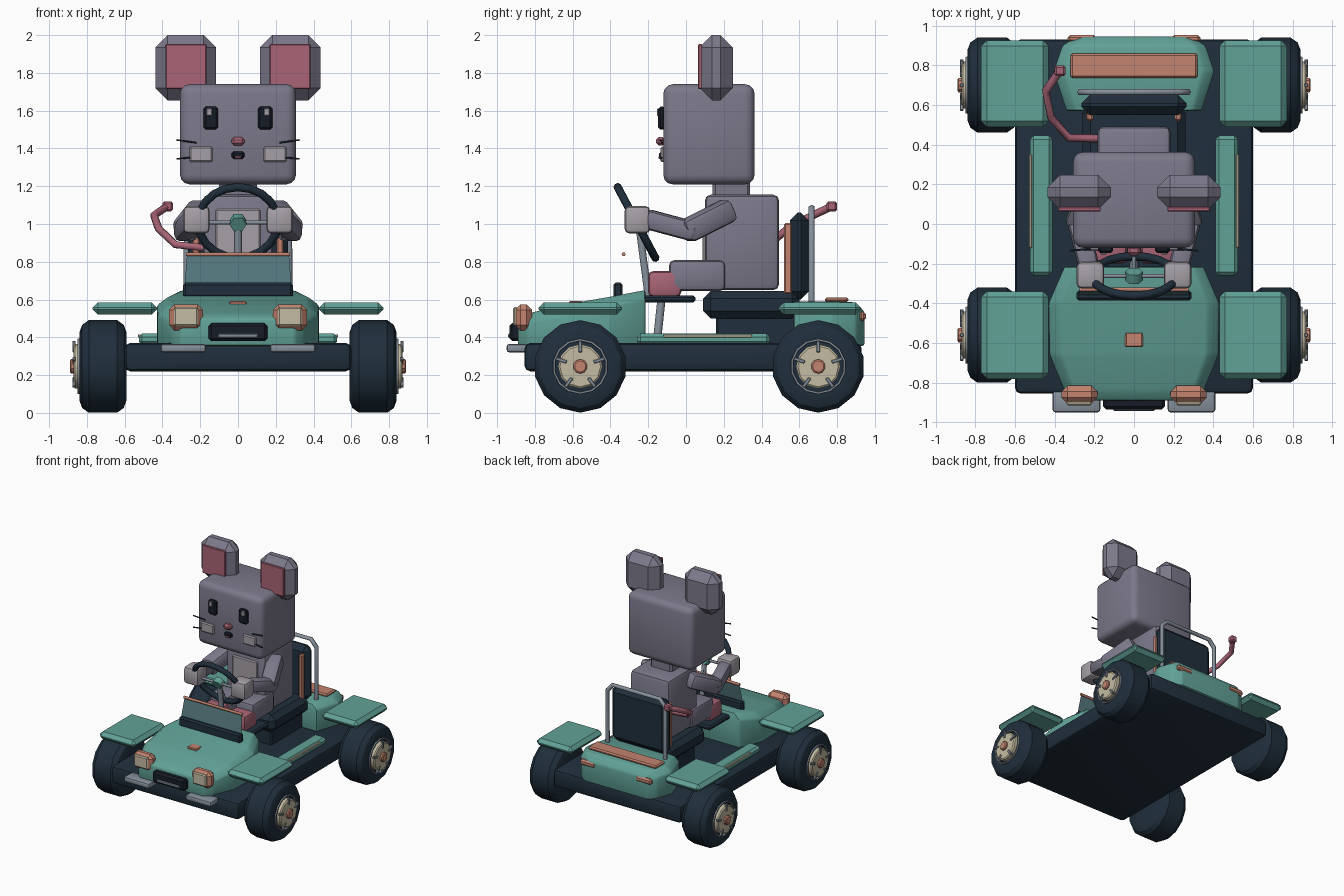
import bpy, bmesh, math
from mathutils import Vector, Matrix

if "Cube" in bpy.data.objects:
    bpy.data.objects.remove(bpy.data.objects["Cube"])

COL = dict(teal=(.12, .36, .31), dark=(.014, .028, .045), fur=(.20, .19, .255), salmon=(.55, .23, .16),
           cream=(.55, .5, .36), pink=(.40, .13, .18), pale=(.38, .35, .38), metal=(.24, .28, .33),
           glass=(.09, .19, .21), black=(.008, .012, .02))
MATS = {}
for key, c in COL.items():
    MATS[key] = bpy.data.materials.new(key)
    MATS[key].diffuse_color = (*c, 1)


def finish(name, data, mat, mirror=False, smooth=True):
    ob = bpy.data.objects.new(name, data)
    bpy.context.collection.objects.link(ob)
    data.materials.append(MATS[mat])
    if smooth and ob.type == 'MESH':
        bpy.ops.object.select_all(action='DESELECT')
        ob.select_set(True)
        bpy.context.view_layer.objects.active = ob
        bpy.ops.object.shade_smooth_by_angle(angle=math.radians(32))
    if mirror:
        ob.modifiers.new('mirror', 'MIRROR')
    return ob


def bm_out(name, bm, mat, mirror=False, smooth=True):
    bmesh.ops.recalc_face_normals(bm, faces=bm.faces)
    me = bpy.data.meshes.new(name)
    bm.to_mesh(me)
    bm.free()
    return finish(name, me, mat, mirror, smooth)


def bevel(bm, off, seg):
    if off:
        bmesh.ops.bevel(bm, geom=bm.edges[:], offset=off, segments=seg, profile=.5,
                        affect='EDGES', clamp_overlap=True)


def box(name, x, y, z, mat, bev=.01, seg=1, mirror=False):
    """Bevelled box from (min, max) ranges."""
    bm = bmesh.new()
    size = [r[1] - r[0] for r in (x, y, z)]
    mid = [(r[1] + r[0]) / 2 for r in (x, y, z)]
    bmesh.ops.create_cube(bm, size=1, matrix=Matrix.Translation(mid) @ Matrix.Diagonal((*size, 1)))
    bevel(bm, bev, seg)
    return bm_out(name, bm, mat, mirror)


def limb(name, a, b, w, mat, bev=.03, seg=2, mirror=True):
    """Bevelled square bar running from a to b."""
    a, b = Vector(a), Vector(b)
    bm = bmesh.new()
    bmesh.ops.create_cube(bm, size=1, matrix=Matrix.Diagonal((w, w, (b - a).length, 1)))
    bevel(bm, bev, seg)
    rot = (b - a).to_track_quat('Z', 'Y').to_matrix().to_4x4()
    bm.transform(Matrix.Translation((a + b) / 2) @ rot)
    return bm_out(name, bm, mat, mirror)


def tube(name, pts, r, mat, mirror=False, res=1, closed=False):
    cu = bpy.data.curves.new(name, 'CURVE')
    cu.dimensions, cu.bevel_depth, cu.bevel_resolution, cu.use_fill_caps = '3D', r, res, True
    sp = cu.splines.new('POLY')
    sp.points.add(len(pts) - 1)
    for p, co in zip(sp.points, pts):
        p.co = (*co, 1)
    sp.use_cyclic_u = closed
    return finish(name, cu, mat, mirror)


def lathe_x(name, profile, cy, cz, mat, n=14):
    """Spin an (x, radius) profile about an axle parallel to x, mirrored."""
    bm = bmesh.new()
    vs = [bm.verts.new((x, cy, cz + r)) for x, r in profile]
    es = [bm.edges.new(p) for p in zip(vs, vs[1:])]
    bmesh.ops.spin(bm, geom=vs + es, cent=(0, cy, cz), axis=(1, 0, 0), angle=math.tau, steps=n)
    bmesh.ops.remove_doubles(bm, verts=bm.verts, dist=1e-4)
    return bm_out(name, bm, mat, True)


def loft(name, sections, z0, mat, bev):
    """Body shell from (y, half width, shoulder z, top z) sections."""
    bm = bmesh.new()
    rings = []
    for y, w, zs, zt in sections:
        half = [(w, z0), (w, zs), (w * .86, zt)]
        pts = half + [(-x, z) for x, z in reversed(half)]
        rings.append([bm.verts.new((x, y, z)) for x, z in pts])
    for r, s in zip(rings, rings[1:]):
        for i in range(6):
            j = (i + 1) % 6
            bm.faces.new((r[i], r[j], s[j], s[i]))
    bm.faces.new(rings[0])
    bm.faces.new(rings[-1])
    bevel(bm, bev, 2)
    return bm_out(name, bm, mat)


# chassis and body shells
box('chassis', (-.6, .6), (-.855, .93), (.22, .37), 'dark', .03, 2)
loft('hood', [(-.215, .35, .60, .65), (-.40, .43, .57, .615), (-.66, .425, .52, .57),
              (-.84, .35, .48, .525), (-.89, .30, .45, .50)], .355, 'teal', .012)
loft('rear_deck', [(.57, .34, .55, .59), (.77, .405, .55, .59), (.90, .36, .54, .585),
                   (.945, .29, .50, .535)], .355, 'teal', .012)
for tag, y in (('front', (-.78, -.34)), ('rear', (.49, .925))):
    box(tag + '_fenders', (.43, .77), y, (.52, .585), 'teal', .028, 1, True)
box('running_boards', (.41, .525), (-.19 - .07, .445), (.36, .42), 'teal', .018, 1, True)
box('board_stripes', (.515, .53), (-.12, .35), (.40, .415), 'cream', .003, 1, True)

# wheels
for tag, cy in (('front', -.56), ('rear', .70)):
    cz = .246
    lathe_x(tag + '_tyres', [(.59, 0), (.59, .18), (.605, .22), (.64, .245), (.79, .245), (.825, .22),
                             (.84, .18), (.84, .145), (.825, .135), (.825, 0)], cy, cz, 'dark')
    lathe_x(tag + '_rim_rings', [(.835, .148), (.85, .146), (.85, .136), (.835, .134)], cy, cz, 'metal')
    lathe_x(tag + '_hub_discs', [(.82, .118), (.862, .118), (.87, .108), (.87, 0)], cy, cz, 'cream', 12)
    lathe_x(tag + '_hub_caps', [(.865, .038), (.884, .038), (.89, .03), (.89, 0)], cy, cz, 'salmon', 10)
    for i in range(5):
        a = math.tau * i / 5
        d = Vector((0, math.sin(a), math.cos(a)))
        c = Vector((.868, cy, cz))
        limb(f'{tag}_spokes_{i}', c + d * .075, c + d * .135, .018, 'metal', .003, 1)

# nose: lamps, grille, bumpers, badge
box('headlight_frames', (.185, .365), (-.905, -.815), (.435, .575), 'salmon', .03, 1, True)
box('headlight_lenses', (.212, .34), (-.915, -.89), (.46, .56), 'cream', .008, 1, True)
box('grille', (-.155, .155), (-.935, -.87), (.38, .475), 'black', .015)
box('grille_bar', (-.105, .105), (-.942, -.925), (.397, .42), 'metal', .005)
box('front_bumpers', (.17, .41), (-.95, -.84), (.32, .365), 'metal', .015, 2, True)
box('hood_badge', (-.045, .045), (-.62, -.545), (.565, .592), 'salmon', .006)
box('tail_lights', (.19, .335), (.915, .952), (.487, .535), 'salmon', .013, 1, True)
box('rear_bar', (-.32, .32), (.735, .86), (.585, .612), 'salmon', .01)

# windscreen: base, glass sheet, top rail
box('windscreen_base', (-.29, .29), (-.385, -.335), (.61, .69), 'dark', .012)
bm = bmesh.new()
bm.faces.new([bm.verts.new(p) for p in
              ((-.282, -.36, .68), (.282, -.36, .68), (.27, -.33, .84), (-.27, -.33, .84))])
bm_out('windscreen_glass', bm, 'glass')
tube('windscreen_rail', [(-.275, -.33, .84), (.275, -.33, .84)], .011, 'salmon')

# seat and roll bar
box('seat_cushion', (-.26, .26), (.09, .60), (.50, .645), 'dark', .04, 1)
box('seat_base', (-.20, .20), (.16, .58), (.36, .52), 'dark', .01)
box('seat_back', (-.265, .265), (.55, .65), (.60, 1.06), 'dark', .042, 1)
box('seat_trims', (.205, .24), (.52, .56), (.63, 1.005), 'salmon', .008, 1, True)
tube('roll_bar', [(-.27, .665, .55), (-.27, .665, 1.03), (-.22, .665, 1.085), (.22, .665, 1.085),
                  (.27, .665, 1.03), (.27, .665, .55)], .018, 'metal')

# dash shelf, column and steering wheel
box('dash_shelf', (-.26, .26), (-.23, .05), (.585, .622), 'dark', .012)
tube('shelf_strut', [(0, -.155, .37), (0, -.13, .60)], .025, 'metal')
tube('steering_column', [(0, -.25, 1.0), (0, -.2, .62)], .022, 'metal')
C = Vector((0, -.262, 1.008))
U, R = Vector((0, -.47, .883)), Vector((1, 0, 0))
tube('steering_wheel', [C + .212 * (R * math.cos(t) + U * math.sin(t))
                        for t in (math.tau * i / 20 for i in range(20))], .022, 'dark', res=2, closed=True)
tube('wheel_spoke_wide', [C - R * .205, C + R * .205], .011, 'metal')
tube('wheel_spoke_low', [C, C - U * .205], .011, 'metal')
N = R.cross(U)
tube('wheel_hub', [C - N * .025, C + N * .025], .045, 'teal')

# driver: torso, neck, head
box('torso', (-.185, .185), (.10, .492), (.65, 1.155), 'fur', .03, 2)
box('belly_patch', (-.118, .118), (.088, .11), (.80, 1.08), 'pale', .008)
box('neck', (-.10, .10), (.14, .34), (1.13, 1.23), 'fur', .015)
box('head', (-.307, .307), (-.12, .363), (1.21, 1.74), 'fur', .05, 3)
box('ears', (.117, .437), (.072, .248), (1.655, 2.0), 'fur', .065, 1, True)
box('ear_linings', (.168, .383), (.064, .085), (1.715, 1.952), 'pink', .004, 1, True)

# face
box('eyes', (.105, .182), (-.147, -.11), (1.50, 1.622), 'black', .012, 1, True)
box('eye_glints', (.138, .168), (-.153, -.14), (1.573, 1.612), 'pale', .003, 1, True)
box('nose', (-.034, .034), (-.158, -.11), (1.415, 1.46), 'pink', .014)
box('cheeks', (.135, .258), (-.135, -.11), (1.328, 1.41), 'pale', .008, 1, True)
box('mouth', (-.035, .035), (-.142, -.11), (1.345, 1.385), 'black', .012)
box('tongue', (-.016, .016), (-.146, -.13), (1.345, 1.36), 'pink', .004)
for i, (za, zb) in enumerate(((1.43, 1.445), (1.355, 1.345))):
    tube(f'whiskers_{i}', [(.22, -.125, za), (.325, -.135, zb)], .005, 'dark', True)

# arms, hands, legs, feet
limb('upper_arms', (.19, .24, 1.08), (.29, -.01, .955), .125, 'fur')
limb('forearms', (.295, .06, .955), (.225, -.22, 1.03), .105, 'fur')
box('hands', (.15, .29), (-.325, -.19), (.95, 1.095), 'pale', .025, 2, True)
box('thighs', (.035, .205), (-.09, .21), (.645, .81), 'fur', .03, 2, True)
box('feet', (.035, .205), (-.2, -.025), (.615, .75), 'pink', .025, 2, True)

# tail
tube('tail', [(-.14, .43, .87), (-.33, .435, .89), (-.42, .54, .975), (-.445, .67, 1.045),
              (-.38, .765, 1.09)], .021, 'pink')
box('tail_tip', (-.4, -.345), (.745, .80), (1.067, 1.12), 'pink', .01)

for m in bpy.data.materials:
    if m.users and not m.is_grease_pencil:
        m.use_nodes = True
        m.node_tree.nodes["Principled BSDF"].inputs["Base Color"].default_value = m.diffuse_color
